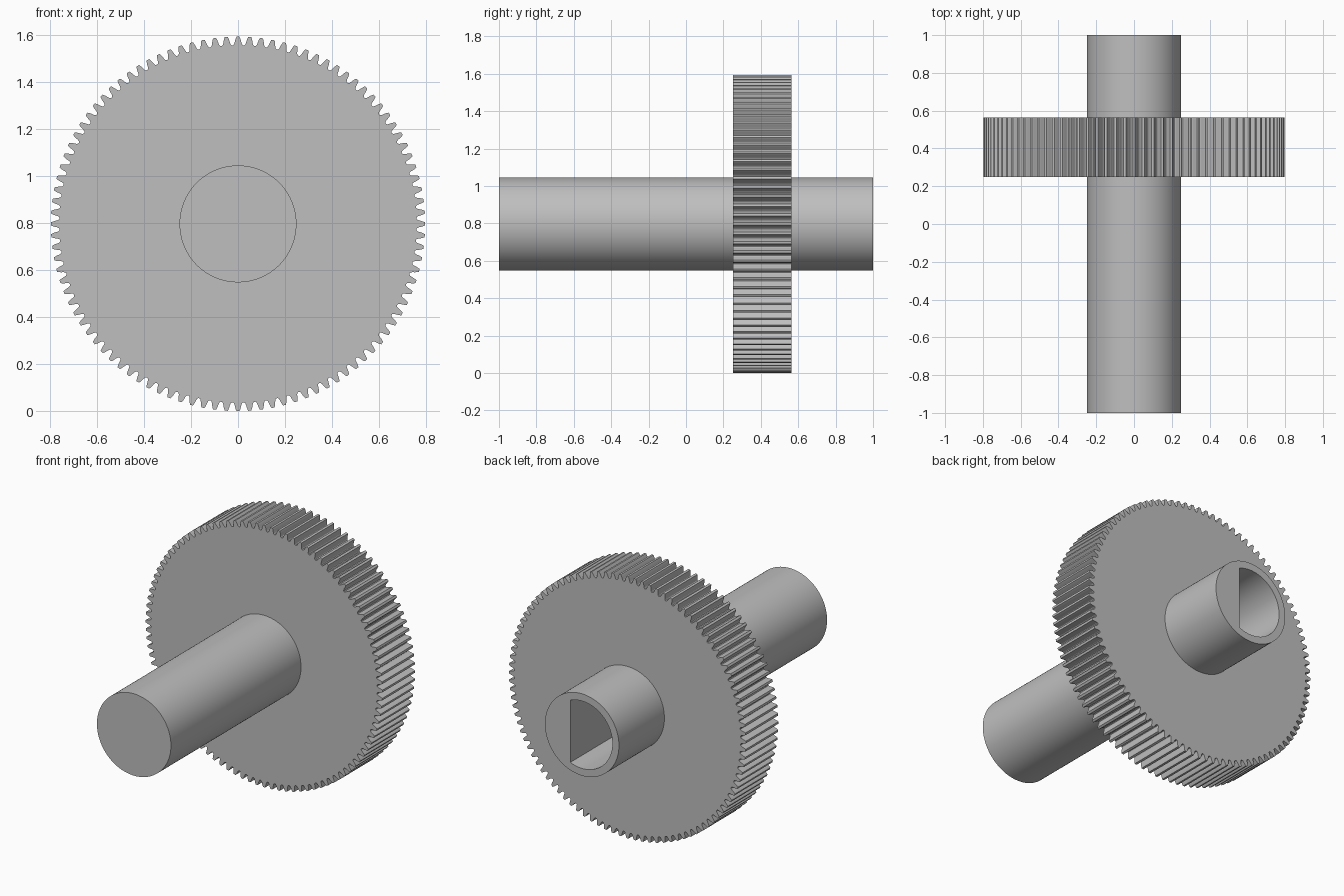
import bpy, bmesh
from math import sin, cos, pi, radians

cube = bpy.data.objects.get("Cube")
if cube:
    bpy.data.objects.remove(cube, do_unlink=True)

AXIS_Z = 0.797      # height of the shaft axis
TEETH = 100
TIP_R = 0.797
SHAFT_R = 0.249
BORE_R = 0.205
SIDES = 96
GEAR_FRONT, GEAR_BACK = 0.25, 0.563

grey = bpy.data.materials.new("plain grey")
grey.use_nodes = True
colour = (0.52, 0.52, 0.52, 1)
grey.diffuse_color = colour
grey.node_tree.nodes["Principled BSDF"].inputs["Base Color"].default_value = colour


def circle(radius, angles):
    return [(radius * cos(a), radius * sin(a)) for a in angles]


def loft(name, rings, closed, smooth_angle):
    """Bridge (outline, y) rings; join the ends in a loop or cap them."""
    bm = bmesh.new()
    loops = [[bm.verts.new((x, y, z + AXIS_Z)) for x, z in outline] for outline, y in rings]
    pairs = list(zip(loops, loops[1:]))
    if closed:
        pairs.append((loops[-1], loops[0]))
    else:
        bm.faces.new(loops[0])
        bm.faces.new(loops[-1])
    for a, b in pairs:
        for i in range(len(a)):
            j = (i + 1) % len(a)
            bm.faces.new((a[i], a[j], b[j], b[i]))
    bmesh.ops.recalc_face_normals(bm, faces=bm.faces)
    mesh = bpy.data.meshes.new(name)
    bm.to_mesh(mesh)
    bm.free()
    mesh.materials.append(grey)
    obj = bpy.data.objects.new(name, mesh)
    bpy.context.collection.objects.link(obj)
    bpy.ops.object.select_all(action='DESELECT')
    obj.select_set(True)
    bpy.context.view_layer.objects.active = obj
    bpy.ops.object.shade_smooth_by_angle(angle=radians(smooth_angle))
    return obj


# Shaft: solid at the front, D-shaped blind bore at the back
angles = [2 * pi * i / SIDES for i in range(SIDES)]
outer = circle(SHAFT_R, angles)
flat_x = BORE_R * cos(radians(67.5))
bore = [(min(x, flat_x), z) for x, z in circle(BORE_R, angles)]
loft("shaft", [(outer, -1), (outer, 1), (bore, 1), (bore, 0.25)], False, 30)

# Spur gear: half a tooth as (share of pitch, depth below tip), mirrored
half = [(0.13, 0), (0.19, 0.007), (0.25, 0.016), (0.30, 0.026), (0.36, 0.033), (0.44, 0.036)]
tooth = [(-p, d) for p, d in reversed(half)] + half
pitch = 2 * pi / TEETH
steps = [((t + p) * pitch, TIP_R - d) for t in range(TEETH) for p, d in tooth]
rim = [(r * cos(a), r * sin(a)) for a, r in steps]
hub = circle(SHAFT_R - 0.008, [a for a, r in steps])
loft("gear", [(rim, GEAR_FRONT), (rim, GEAR_BACK), (hub, GEAR_BACK), (hub, GEAR_FRONT)], True, 25)
